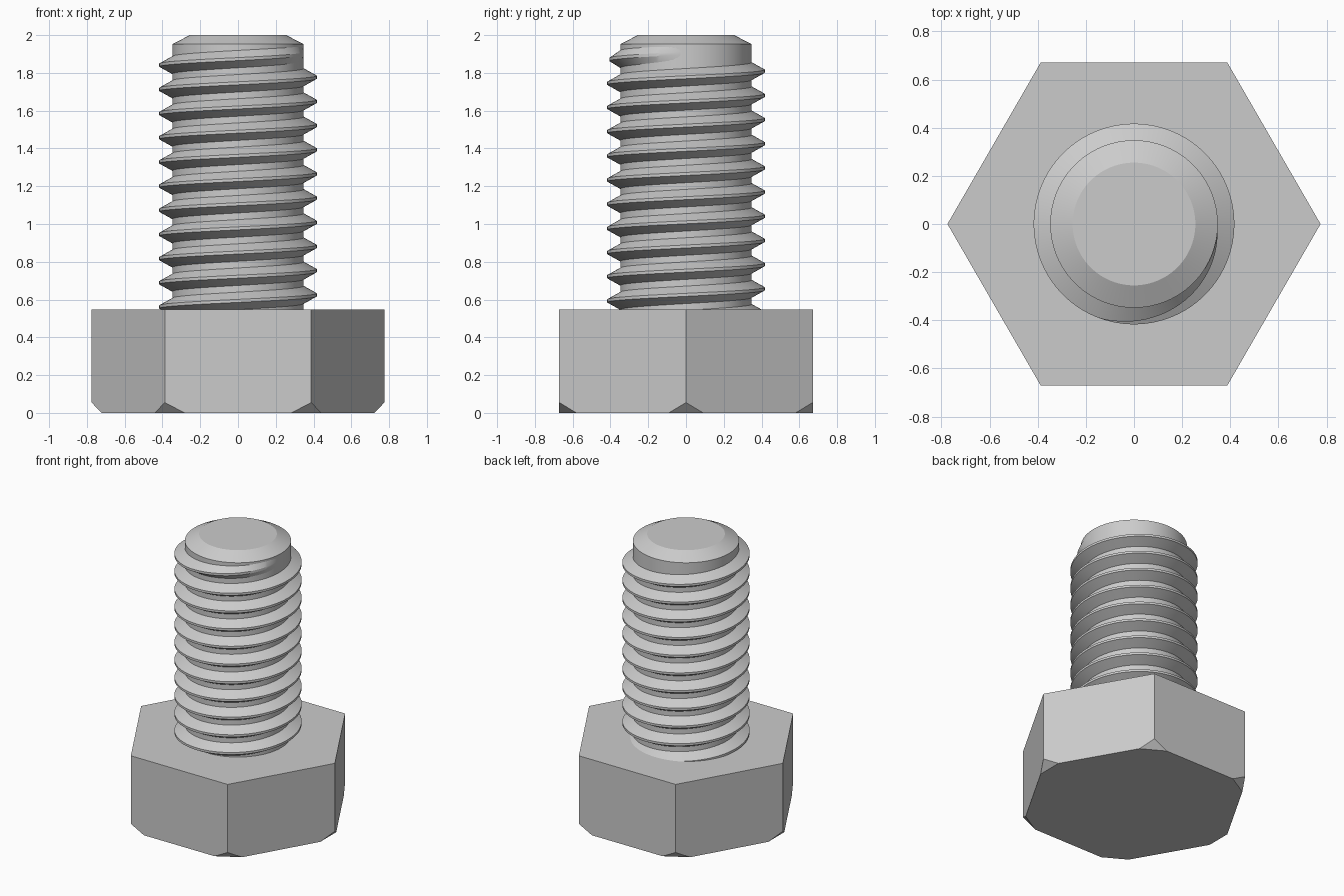
import bpy, bmesh
from math import cos, sin, pi, tau, radians

cube = bpy.data.objects.get("Cube")
if cube:
    bpy.data.objects.remove(cube, do_unlink=True)

STEEL = (0.6, 0.6, 0.6, 1.0)
SEGMENTS = 96
CORE, CREST, PITCH = 0.348, 0.417, 0.128

steel = bpy.data.materials.new("grey steel")
steel.use_nodes = True
steel.diffuse_color = STEEL
steel.node_tree.nodes["Principled BSDF"].inputs["Base Color"].default_value = STEEL


def polar(radius, angle, z):
    return (radius * cos(angle), radius * sin(angle), z)


def finish(name, bm, smooth=False):
    bmesh.ops.recalc_face_normals(bm, faces=bm.faces[:])
    mesh = bpy.data.meshes.new(name)
    bm.to_mesh(mesh)
    bm.free()
    mesh.materials.append(steel)
    obj = bpy.data.objects.new(name, mesh)
    bpy.context.collection.objects.link(obj)
    if smooth:
        bpy.ops.object.select_all(action="DESELECT")
        obj.select_set(True)
        bpy.context.view_layer.objects.active = obj
        bpy.ops.object.shade_smooth_by_angle(angle=radians(20))
    return obj


def skin(bm, sections, closed_section):
    """Bridge equal-length sections with quads and cap both ends."""
    rows = [[bm.verts.new(p) for p in s] for s in sections]
    count = len(rows[0])
    for a, b in zip(rows, rows[1:]):
        for i in range(count if closed_section else count - 1):
            j = (i + 1) % count
            bm.faces.new((a[i], a[j], b[j], b[i]))
    bm.faces.new(rows[0])
    bm.faces.new(rows[-1])


# Hexagonal head with its lower corners cut off
HEAD_R, HEAD_TOP, CUT_Z, CUT_EDGE = 0.775, 0.547, 0.055, 0.105
bm = bmesh.new()
corners = [polar(HEAD_R, k * tau / 6, 0) for k in range(6)]
for k, (x, y, _) in enumerate(corners):
    bm.verts.new((x, y, HEAD_TOP))
    bm.verts.new((x, y, CUT_Z))
    for nx, ny, _ in (corners[k - 1], corners[(k + 1) % 6]):
        t = CUT_EDGE / HEAD_R
        bm.verts.new((x + (nx - x) * t, y + (ny - y) * t, 0))
bmesh.ops.convex_hull(bm, input=bm.verts[:])
bmesh.ops.dissolve_limit(bm, angle_limit=radians(1), verts=bm.verts[:], edges=bm.edges[:])
finish("hex_head", bm)

# Shank core with a chamfered tip
bm = bmesh.new()
shank_profile = [(CORE, 0.4), (CORE, 1.952), (0.255, 2.0)]
skin(bm, [[polar(r, k * tau / SEGMENTS, z) for k in range(SEGMENTS)]
          for r, z in shank_profile], True)
finish("shank", bm, smooth=True)

# Helical thread, starting inside the head and fading into the core near the tip
ROOT = CORE - 0.003
HALF_ROOT, HALF_CREST = PITCH * 3 / 8, PITCH / 16
FADE_START, FADE_END = radians(250), radians(360)
bm = bmesh.new()
sections = []
for k in range(-10 * SEGMENTS, SEGMENTS + 1):
    angle = k * tau / SEGMENTS
    z = 1.777 + PITCH * angle / tau
    fade = min(1, max(0, (FADE_END - angle) / (FADE_END - FADE_START)))
    crest = ROOT + (CREST - ROOT) * fade
    sections.append([polar(ROOT, angle, z - HALF_ROOT),
                     polar(crest, angle, z - HALF_CREST),
                     polar(crest, angle, z + HALF_CREST),
                     polar(ROOT, angle, z + HALF_ROOT)])
skin(bm, sections, True)
finish("thread", bm, smooth=True)
